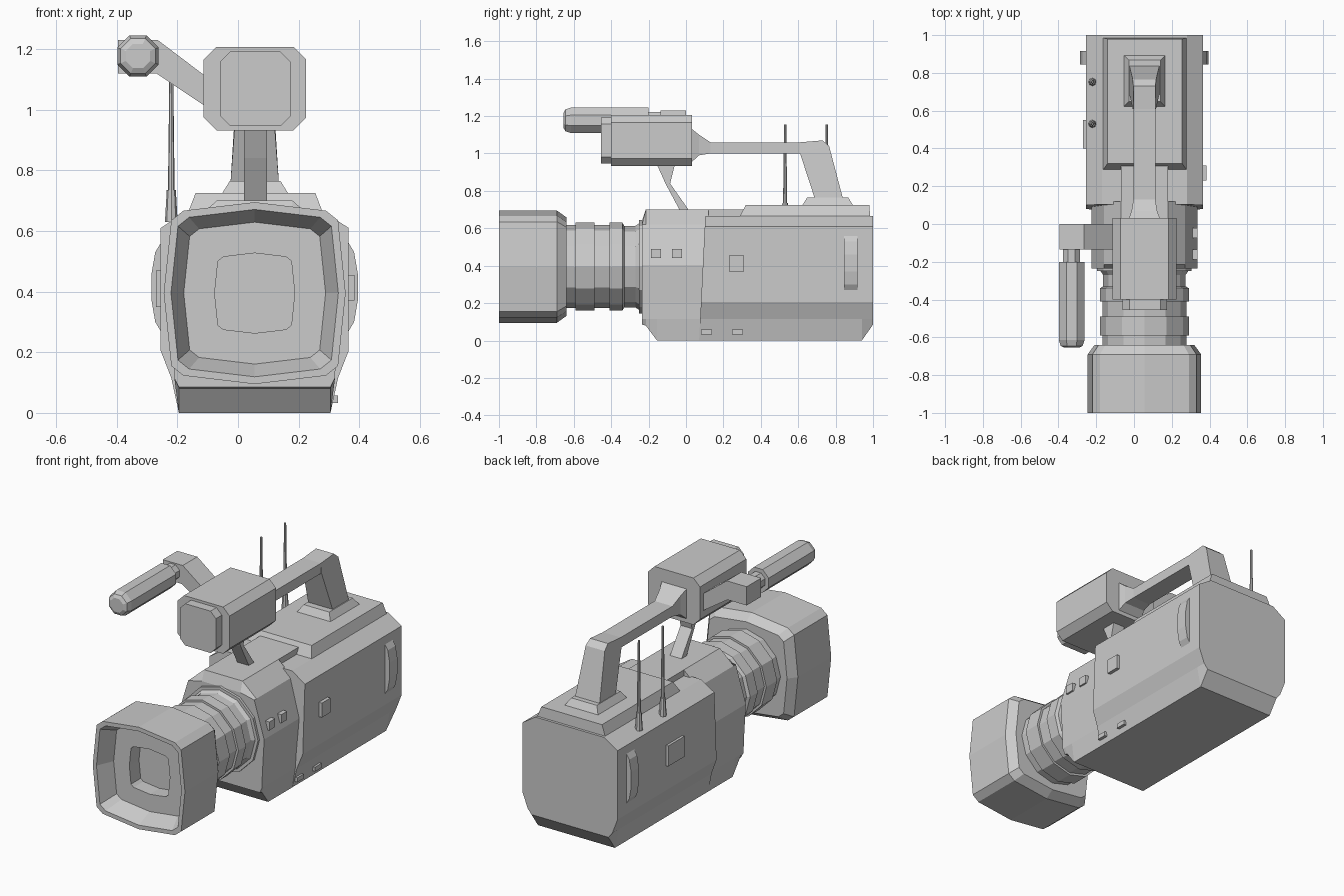
import bpy, bmesh, math

cube = bpy.data.objects.get("Cube")
if cube:
    bpy.data.objects.remove(cube, do_unlink=True)

grey = bpy.data.materials.new("grey_plastic")
grey.use_nodes = True
COLOUR = (0.6, 0.6, 0.6, 1)
grey.diffuse_color = COLOUR
grey.node_tree.nodes["Principled BSDF"].inputs["Base Color"].default_value = COLOUR

CX, LENS_Z = 0.055, 0.395      # symmetry plane of the body, lens axis height


def loft(name, rings, cap_start=True, cap_end=True):
    """Skin a list of closed rings with equal point counts."""
    bm = bmesh.new()
    loops = [[bm.verts.new(p) for p in ring] for ring in rings]
    n = len(loops[0])
    for a, b in zip(loops, loops[1:]):
        for i in range(n):
            j = (i + 1) % n
            bm.faces.new((a[i], a[j], b[j], b[i]))
    if cap_start:
        bm.faces.new(loops[0][::-1])
    if cap_end:
        bm.faces.new(loops[-1])
    bmesh.ops.recalc_face_normals(bm, faces=bm.faces)
    mesh = bpy.data.meshes.new(name)
    bm.to_mesh(mesh)
    bm.free()
    mesh.materials.append(grey)
    obj = bpy.data.objects.new(name, mesh)
    bpy.context.collection.objects.link(obj)
    return obj


def section(half, y, low=0.0, high=9.0):
    """Mirror a half profile (offset, z) about the body plane, clamped in height."""
    pts = [(o, min(max(z, low), high)) for o, z in half]
    return ([(CX + o, y, z) for o, z in pts]
            + [(CX - o, y, z) for o, z in reversed(pts)])


def rect(x0, x1, y0, y1, z):
    return [(x0, y0, z), (x1, y0, z), (x1, y1, z), (x0, y1, z)]


def box(name, x, y, z, taper=0.0):
    return loft(name, [rect(*x, *y, z[0]),
                       rect(x[0] + taper, x[1] - taper, y[0] + taper, y[1] - taper, z[1])])


def disc(x, y, z, r, n, turn=0.0):
    """Ring facing along y."""
    return [(x + r * math.cos(turn + math.tau * i / n), y,
             z + r * math.sin(turn + math.tau * i / n)) for i in range(n)]


def cut_rect(x, y, z, c):
    """Rectangle in the xz plane with cut corners."""
    (x0, x1), (z0, z1) = x, z
    return [(px, y, pz) for px, pz in (
        (x0 + c, z0), (x1 - c, z0), (x1, z0 + c), (x1, z1 - c),
        (x1 - c, z1), (x0 + c, z1), (x0, z1 - c), (x0, z0 + c))]


def extrude_x(name, outline, x0, x1):
    return loft(name, [[(x, y, z) for y, z in outline] for x in (x0, x1)])


# Rear body and narrower front body
REAR = [(.25, 0), (.275, .115), (.31, .205), (.31, .61), (.225, .665)]
FORE = [(.25, 0), (.265, .115), (.268, .205), (.28, .405), (.215, .62), (.125, .70)]
front_end = [(x, .07 + .05 * z, z) for x, _, z in section(REAR, 0)]
loft("rear_body", [front_end, section(REAR, .94), section(REAR, 1.0, low=.085)])
loft("front_body", [section(FORE, -.235, low=.085, high=.64),
                    section(FORE, -.215, low=.08),
                    section(FORE, -.155), section(FORE, .12)])
box("top_ridge", (CX - .125, CX + .125), (.08, .32), (.60, .70))

# Top plate and handle foot
loft("top_plate", [rect(-.165, .28, .285, .985, .66),
                   rect(-.14, .255, .32, .98, .725)])
box("handle_foot", (-.055, .168), (.62, .895), (.72, .765), .028)

# Lens barrel: stepped rings
steps = [(-.2, .25), (-.25, .25), (-.25, .232), (-.27, .218), (-.33, .218), (-.34, .235),
         (-.41, .235), (-.41, .222), (-.49, .222), (-.49, .235),
         (-.59, .235), (-.59, .222), (-.66, .222)]
loft("lens_barrel", [disc(CX, y, LENS_Z, r, 12) for y, r in steps])

# Lens hood: bowed square shell with a recessed front
QUARTER = [(.3, 0), (.275, .24), (.235, .272), (0, .3)]


def hood_ring(s, y):
    top = QUARTER + [(-a, b) for a, b in QUARTER[2::-1]]
    loop = top + [(a, -b) for a, b in top[-2:0:-1]]
    return [(CX + s * a, y, LENS_Z + s * b) for a, b in loop]


hood = [(.78, -.64), (.88, -.64), (1, -.69), (1, -1), (.92, -1), (.78, -.9),
        (.44, -.9), (.44, -.81)]
loft("lens_hood", [hood_ring(s, y) for s, y in hood])

# Viewfinder and eyepiece
loft("viewfinder", [cut_rect((-.113, .225), y, (.932, 1.207), .042) for y in (-.4, .032)])
loft("eyepiece", [cut_rect((-.06, .175), y, (.946, 1.192), .035) for y in (-.455, -.39)])

# Strut under the viewfinder
extrude_x("viewfinder_strut",
          [(-.155, .94), (-.06, .94), (-.085, .84), (.02, .69), (-.03, .69), (-.11, .84)],
          .02, .095)

# Carrying handle: flared front, level bar, sloping rear post


def bar_ring(y, half, low, high):
    return [(CX - half, y, low), (CX + half, y, low),
            (CX + half, y, high), (CX - half, y, high)]


loft("handle_bar", [bar_ring(.02, .085, .945, 1.14), bar_ring(.07, .068, .99, 1.10),
                    bar_ring(.13, .058, 1.0, 1.06), bar_ring(.62, .058, 1.0, 1.06)])
loft("handle_post", [
    [(CX - w, y0, z0), (CX + w, y0, z0), (CX + w, y1, z1), (CX - w, y1, z1)]
    for w, y0, z0, y1, z1 in ((.08, .69, .755, .84, .755), (.062, .61, 1.0, .765, 1.04),
                              (.058, .61, 1.06, .73, 1.07))])

# Microphone arm and microphone
ARM = [(-.113, 1.115), (-.265, 1.23), (-.395, 1.23), (-.395, 1.12), (-.27, 1.12), (-.113, 1.015)]
loft("microphone_arm", [[(x, y, z) for x, z in ARM] for y in (-.135, 0)])
MIC = [(-.1, .045), (-.2, .045), (-.2, .068), (-.615, .068), (-.645, .058), (-.655, .04)]
loft("microphone", [disc(-.33, y, 1.177, r / math.cos(math.pi / 8), 8, math.pi / 8)
                    for y, r in MIC])

# Antennas
for i, y in enumerate((.53, .752)):
    loft(f"antenna_{i + 1}", [
        [(-.22 + r * math.cos(math.tau * k / 8), y + r * math.sin(math.tau * k / 8), z)
         for k in range(8)]
        for z, r in ((.63, .021), (.735, .015), (.735, .011), (1.155, .006))])

# Curved rear grips on both sides
GRIP = [(0, .27), (.018, .30), (.03, .37), (.03, .46), (.018, .53), (0, .56)]
for name, side in (("left_grip", 1), ("right_grip", -1)):
    outline = [(-.01, .27)] + GRIP + [(-.01, .56)]
    loft(name, [[(CX + side * (.31 + o), y, z) for o, z in outline] for y in (.845, .917)])

# Side buttons
box("left_panel_button", (.35, .385), (.23, .31), (.37, .455))
box("right_panel_button", (-.27, -.24), (.40, .55), (.35, .47))
for i, y in enumerate((-.187, -.075)):
    box(f"front_button_{i + 1}", (.28, .335), (y, y + .053), (.44, .49))
for i, y in enumerate((.08, .245)):
    box(f"base_button_{i + 1}", (.29, .33), (y, y + .06), (.032, .058))
